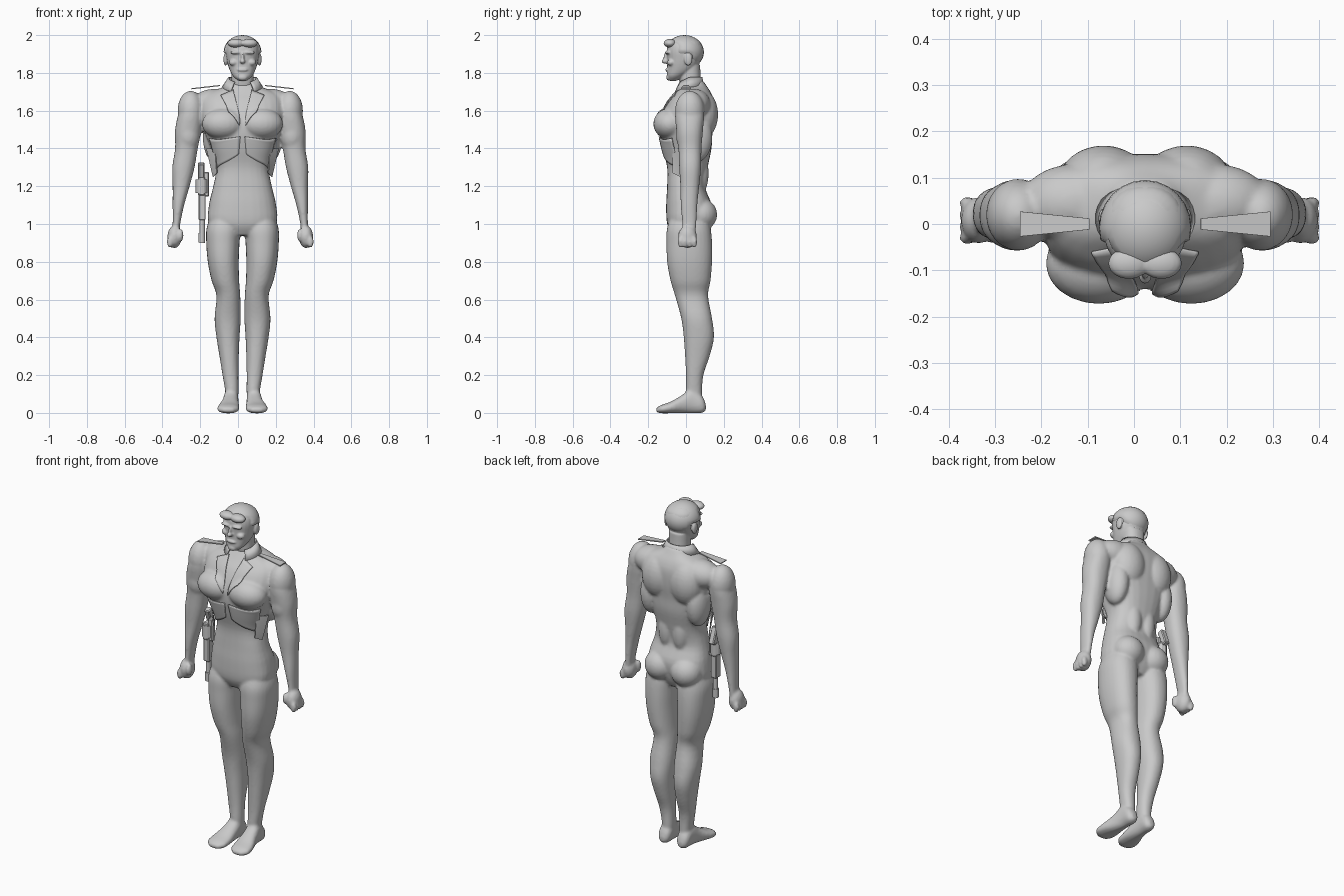
import bpy, bmesh, math
from mathutils import Matrix, Vector

if "Cube" in bpy.data.objects:
    bpy.data.objects.remove(bpy.data.objects["Cube"], do_unlink=True)

BODY_X, ARM_X = .024, .012          # mirror axes of the body and of the arms

grey = bpy.data.materials.new("plain grey")
grey.use_nodes = True
grey.diffuse_color = (.588, .588, .588, 1)
grey.node_tree.nodes["Principled BSDF"].inputs["Base Color"].default_value = grey.diffuse_color


def finish(name, bm, smooth=False):
    """Turn a bmesh into a named object with the grey material."""
    bmesh.ops.recalc_face_normals(bm, faces=bm.faces)
    mesh = bpy.data.meshes.new(name)
    bm.to_mesh(mesh)
    bm.free()
    mesh.materials.append(grey)
    for poly in mesh.polygons:
        poly.use_smooth = smooth
    obj = bpy.data.objects.new(name, mesh)
    bpy.context.collection.objects.link(obj)
    return obj


def fuse(obj, voxel, rounds):
    """Blend overlapping shells into one organic skin."""
    remesh = obj.modifiers.new("fuse", 'REMESH')
    remesh.mode = 'VOXEL'
    remesh.voxel_size = voxel
    remesh.use_smooth_shade = True
    relax = obj.modifiers.new("relax", 'SMOOTH')
    relax.factor = .5
    relax.iterations = rounds


def spline(rows, steps=4):
    """Catmull-Rom interpolation of section rows."""
    out = []
    for i in range(len(rows) - 1):
        a, b, c, d = (Vector(rows[min(max(i + k, 0), len(rows) - 1)]) for k in (-1, 0, 1, 2))
        for s in range(steps):
            t = s / steps
            out.append(b + (c - a) * t / 2 + (a * 2 - b * 5 + c * 4 - d) * t * t / 2
                       + (b * 3 - a - c * 3 + d) * t ** 3 / 2)
    return out + [Vector(rows[-1])]


def loft(bm, rows, side=1, cx=BODY_X, power=.9, along_y=False, n=28):
    """Closed skin over sections: position, low u, high u, low v, high v."""
    rings = []
    for t, u0, u1, v0, v1 in spline(rows):
        ring = []
        for k in range(n):
            c, s = math.cos(math.tau * k / n), math.sin(math.tau * k / n)
            u = (u0 + u1) / 2 + (u1 - u0) / 2 * math.copysign(abs(c) ** power, c)
            v = (v0 + v1) / 2 + (v1 - v0) / 2 * math.copysign(abs(s) ** power, s)
            ring.append(bm.verts.new((cx + side * u, t, v) if along_y else (cx + side * u, v, t)))
        rings.append(ring)
    for a, b in zip(rings, rings[1:]):
        for k in range(n):
            bm.faces.new((a[k], a[k - 1], b[k - 1], b[k]))
    bm.faces.new(rings[0])
    bm.faces.new(rings[-1])


def blob(bm, center, radii, side=1, cx=BODY_X):
    x, y, z = center
    place = Matrix.Translation((cx + side * x, y, z)) @ Matrix.Diagonal((*radii, 1))
    bmesh.ops.create_uvsphere(bm, u_segments=24, v_segments=16, radius=1, matrix=place)


def central(rows):
    return [(z, -w, w, front, back) for z, w, front, back in rows]


# Body: torso, limbs and muscles fused into one skin
torso = central([
    (.94, .07, -.07, .09), (1, .175, -.1, .12), (1.1, .178, -.105, .135),
    (1.2, .155, -.1, .1), (1.3, .14, -.1, .115), (1.4, .17, -.125, .135),
    (1.48, .2, -.14, .14), (1.56, .22, -.135, .15), (1.64, .22, -.1, .15),
    (1.69, .19, -.06, .135), (1.73, .09, -.03, .11), (1.76, .06, -.01, .09)])
arm = [(1.69, .23, .28, -.01, .06), (1.6, .2, .322, -.055, .095), (1.5, .205, .345, -.052, .09),
       (1.4, .225, .345, -.04, .082), (1.3, .242, .36, -.036, .08), (1.2, .268, .358, -.03, .07),
       (1.1, .297, .358, -.028, .06), (1, .318, .358, -.02, .055), (.95, .32, .365, -.02, .05)]
leg = [(1.06, .04, .16, -.07, .11), (.98, .012, .19, -.1, .13), (.9, .016, .192, -.103, .138),
       (.8, .02, .184, -.1, .138), (.7, .018, .164, -.082, .13), (.62, .012, .138, -.058, .117),
       (.5, .01, .148, -.025, .138), (.4, .016, .138, -.012, .148), (.3, .02, .122, -.005, .125),
       (.2, .022, .106, 0, .092), (.1, .022, .09, 0, .085), (.03, .03, .09, .01, .09)]
foot = [(.105, .045, .075, .015, .045), (.085, .025, .095, 0, .09), (.03, .022, .1, -.002, .13),
        (-.02, .02, .11, -.002, .095), (-.08, .016, .13, -.002, .06),
        (-.13, .022, .132, -.002, .042), (-.158, .05, .1, .004, .026)]
muscles = [
    ((.1, -.085, 1.53), (.115, .088, .083)),    # chest
    ((.09, .085, 1.58), (.1, .085, .13)),       # shoulder blade
    ((.15, .045, 1.635), (.12, .085, .08)),     # upper shoulder
    ((.15, .06, 1.46), (.06, .08, .13)),        # side of back
    ((.085, .08, 1.05), (.088, .085, .085)),    # seat
    ((.045, .07, 1.27), (.05, .05, .12))]       # lower back
arm_muscles = [
    ((.262, .02, 1.6), (.07, .078, .105)),      # shoulder cap
    ((.275, .005, 1.47), (.062, .058, .09)),    # upper arm
    ((.348, .008, .932), (.038, .05, .06)),     # fist
    ((.316, -.022, .94), (.016, .02, .034))]    # thumb
arm_muscles += [((.372, -.03 + .025 * k, .905), (.017, .014, .032)) for k in range(4)]

bm = bmesh.new()
loft(bm, torso, power=.8)
for side in (1, -1):
    loft(bm, arm, side, ARM_X)
    loft(bm, leg, side)
    loft(bm, foot, side, along_y=True)
    for center, radii in muscles:
        blob(bm, center, radii, side)
    for center, radii in arm_muscles:
        blob(bm, center, radii, side, ARM_X)
body = finish("body", bm, True)
fuse(body, .008, 4)

# Head with neck and face
skull = central([
    (1.758, .022, -.088, -.05), (1.782, .05, -.1, -.01), (1.82, .07, -.1, .05),
    (1.87, .084, -.1, .08), (1.92, .09, -.102, .088), (1.96, .08, -.09, .078), (1.985, .05, -.05, .05)])
neck = central([(1.67, .065, -.01, .1), (1.75, .058, -.032, .08), (1.84, .06, -.03, .075)])
bm = bmesh.new()
loft(bm, skull)
loft(bm, neck)
blob(bm, (0, -.11, 1.862), (.014, .02, .013))       # nose tip
blob(bm, (0, -.102, 1.88), (.009, .018, .03))       # nose bridge
blob(bm, (0, -.1, 1.816), (.028, .01, .008))        # lips
blob(bm, (0, -.09, 1.776), (.026, .015, .017))      # chin
for side in (1, -1):
    blob(bm, (.034, -.096, 1.908), (.032, .015, .009), side)    # brow
    blob(bm, (.048, -.078, 1.855), (.024, .022, .018), side)    # cheek
    blob(bm, (.09, .012, 1.872), (.011, .022, .034), side)      # ear
head = finish("head", bm, True)
fuse(head, .005, 2)

# Hair: a cap tucked into the head below the hairline
bm = bmesh.new()
middle = Vector((BODY_X, -.008, 1.91))
blob(bm, (0, middle.y, middle.z), (.1, .103, .09))
for v in bm.verts:
    hairline = 1.945 if v.co.y < -.05 else 1.9 if v.co.y < .035 else 1.82
    if v.co.z < hairline:
        v.co = middle + (v.co - middle) * .8
finish("hair", bm, True)
bm = bmesh.new()
for side in (1, -1):
    blob(bm, (.035, -.085, 1.957), (.045, .034, .023), side)
fringe = finish("hair_fringe", bm, True)
fuse(fringe, .005, 3)


def patch(name, corners, wrap=False, thick=.006, n=10):
    """Thin sheet between four corners, laid on the body if wanted."""
    a, b, c, d = (Vector(p) for p in corners)
    bm = bmesh.new()
    grid = [[bm.verts.new(a.lerp(b, i / n).lerp(d.lerp(c, i / n), j / n)) for i in range(n + 1)]
            for j in range(n + 1)]
    for j in range(n):
        for i in range(n):
            bm.faces.new((grid[j][i], grid[j][i + 1], grid[j + 1][i + 1], grid[j + 1][i]))
    obj = finish(name, bm, wrap)
    if wrap:
        lay = obj.modifiers.new("lay", 'SHRINKWRAP')
        lay.target = body
        lay.wrap_mode = 'ABOVE_SURFACE'
        lay.offset = .004
    shell = obj.modifiers.new("thickness", 'SOLIDIFY')
    shell.thickness = thick
    shell.offset = 0


# Jacket details, mirrored left and right
shapes = {
    "lapel": ([(.05, -.06, 1.72), (.115, -.06, 1.68), (.07, -.15, 1.6), (.004, -.17, 1.52)], True),
    "jacket_flap": ([(.012, -.16, 1.46), (.2, -.09, 1.44), (.15, -.04, 1.29), (.02, -.12, 1.37)], True),
    "jacket_corner": ([(.145, -.07, 1.4), (.19, -.02, 1.4), (.155, -.03, 1.25), (.135, -.07, 1.27)], False),
    "epaulette": ([(.12, -.012, 1.733), (.27, -.027, 1.716), (.27, .027, 1.716), (.12, .012, 1.733)], False)}
for name, (corners, wrap) in shapes.items():
    for side, label in ((1, "left"), (-1, "right")):
        patch(label + "_" + name, [(BODY_X + side * x, y, z) for x, y, z in corners], wrap)

# Collar: a flared band open at the front
bm = bmesh.new()
last = None
for k in range(25):
    angle = math.radians(-55 + 290 * k / 24)
    c, s = math.cos(angle), math.sin(angle)
    dip = max(0, -s) * .03
    pair = [bm.verts.new((BODY_X + .075 * c, .02 + .066 * s, 1.778 - dip)),
            bm.verts.new((BODY_X + .108 * c, .012 + .085 * s, 1.728 - dip))]
    if last:
        bm.faces.new((last[0], pair[0], pair[1], last[1]))
    last = pair
collar = finish("collar", bm, True)
collar.modifiers.new("thickness", 'SOLIDIFY').thickness = .007


# Sidearm hanging at the right hip
def block(name, center, size, tilt=0):
    bm = bmesh.new()
    place = (Matrix.Translation(center) @ Matrix.Rotation(tilt, 4, 'X') @ Matrix.Diagonal((*size, 1)))
    bmesh.ops.create_cube(bm, size=1, matrix=place)
    obj = finish(name, bm)
    obj.modifiers.new("soft edge", 'BEVEL').width = .005


def rod(name, center, radius, length):
    bm = bmesh.new()
    bmesh.ops.create_cone(bm, cap_ends=True, segments=12, radius1=radius, radius2=radius,
                          depth=length, matrix=Matrix.Translation(center))
    finish(name, bm)


block("sidearm_grip", (-.195, .015, 1.275), (.034, .036, .1), .35)
block("sidearm_frame", (-.193, -.005, 1.2), (.036, .055, .1))
rod("sidearm_drum", (-.193, -.005, 1.2), .032, .07)
block("holster", (-.19, -.005, 1.09), (.038, .044, .14))
rod("sidearm_barrel", (-.19, -.005, .99), .014, .18)
rod("sidearm_muzzle", (-.191, -.005, .928), .017, .05)
block("holster_strap", (-.168, -.005, 1.21), (.03, .03, .13))
